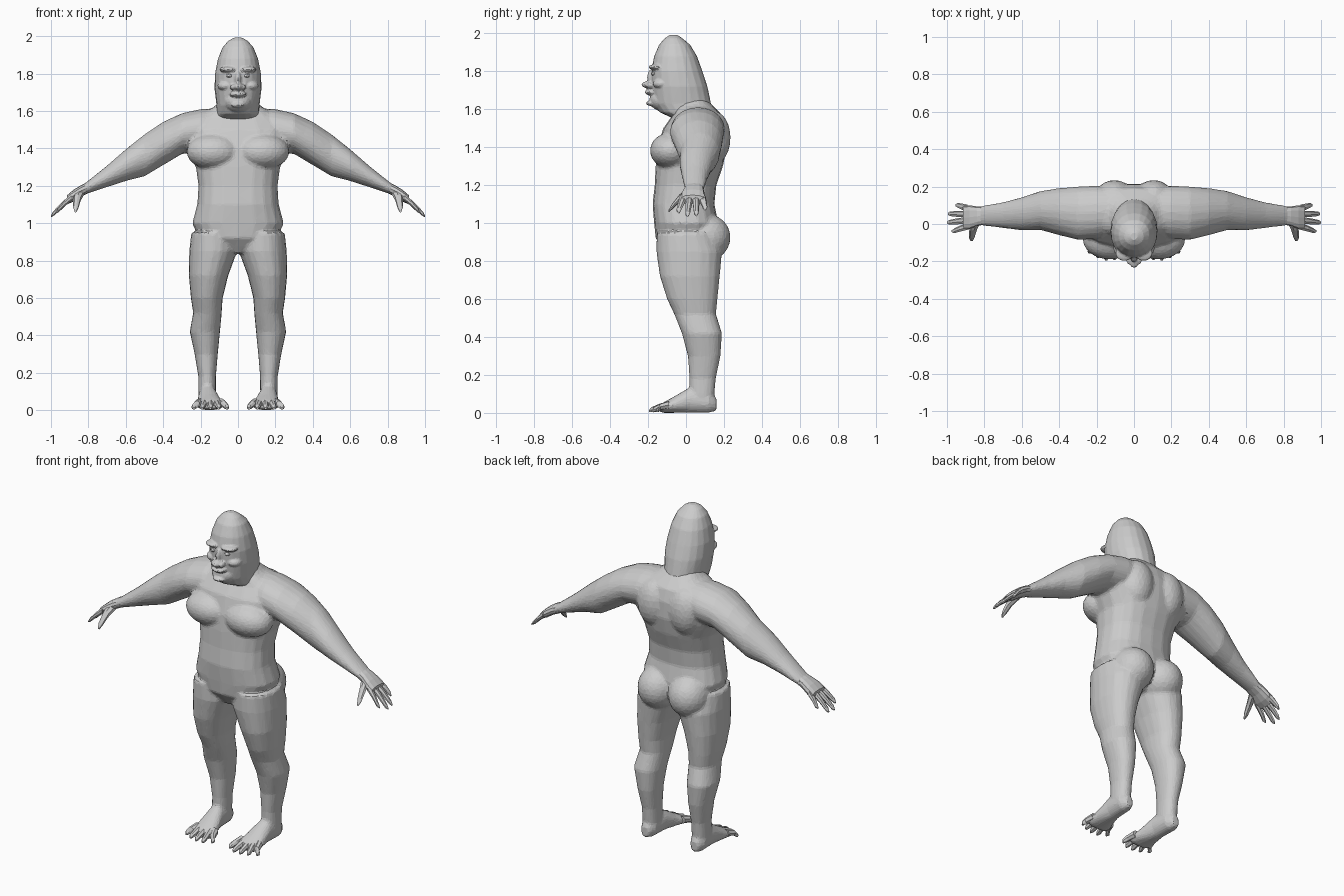
import bpy
import bmesh
from math import cos, sin, tau, copysign
from mathutils import Matrix, Vector

default_cube = bpy.data.objects.get("Cube")
if default_cube:
    bpy.data.objects.remove(default_cube, do_unlink=True)

grey = bpy.data.materials.new("plain_grey")
grey.use_nodes = True
grey.diffuse_color = (0.6, 0.6, 0.6, 1)
grey.node_tree.nodes["Principled BSDF"].inputs["Base Color"].default_value = (0.6, 0.6, 0.6, 1)

SIDES = (("left", 1), ("right", -1))


def tube(bm, rows, axis="z", side=1, sides=20, power=2.0):
    """Loft of rounded sections; each row is (position, a min, a max, b min, b max)."""
    rings = []
    for pos, a0, a1, b0, b1 in rows:
        ring = []
        for i in range(sides):
            c, s = cos(tau * i / sides), sin(tau * i / sides)
            a = (a0 + a1) / 2 + (a1 - a0) / 2 * copysign(abs(c) ** (2 / power), c)
            b = (b0 + b1) / 2 + (b1 - b0) / 2 * copysign(abs(s) ** (2 / power), s)
            x, y, z = {"z": (a, b, pos), "x": (pos, a, b), "y": (a, pos, b)}[axis]
            ring.append(bm.verts.new((x * side, y, z)))
        rings.append(ring)
    faces = [bm.faces.new(rings[0]), bm.faces.new(rings[-1])]
    for low, high in zip(rings, rings[1:]):
        for i in range(sides):
            j = (i + 1) % sides
            faces.append(bm.faces.new((low[i], low[j], high[j], high[i])))
    bmesh.ops.recalc_face_normals(bm, faces=faces)


def digit(bm, points, radii, axis, side):
    """Finger or toe through a few joints."""
    k = "xyz".index(axis)
    rows = []
    for p, r in zip(points, radii):
        a, b = [p[i] for i in range(3) if i != k]
        rows.append((p[k], a - r, a + r, b - r, b + r))
    tube(bm, rows, axis, side, sides=7)


def ball(bm, centre, radii, side=1, detail=3):
    x, y, z = centre
    matrix = Matrix.Translation((x * side, y, z)) @ Matrix.Diagonal(Vector(radii)).to_4x4()
    bmesh.ops.create_icosphere(bm, subdivisions=detail, radius=1, matrix=matrix)


def finish(name, bm, voxel=0, smooth=0, ratio=1):
    mesh = bpy.data.meshes.new(name)
    bm.to_mesh(mesh)
    bm.free()
    mesh.materials.append(grey)
    obj = bpy.data.objects.new(name, mesh)
    bpy.context.collection.objects.link(obj)
    if voxel:
        # Fuse the overlapping masses, then reduce to uneven flat facets
        remesh = obj.modifiers.new("fuse", "REMESH")
        remesh.mode = "VOXEL"
        remesh.voxel_size = voxel
        soften = obj.modifiers.new("soften", "SMOOTH")
        soften.factor = 0.5
        soften.iterations = smooth
        facets = obj.modifiers.new("facets", "DECIMATE")
        facets.ratio = ratio
    return obj


# Body: torso, limbs and muscle masses fused together
body = bmesh.new()
tube(body, [
    (.84, -.04, .04, -.1, .1),
    (.92, -.21, .21, -.16, .17),
    (1.0, -.245, .245, -.168, .17),
    (1.1, -.218, .218, -.176, .15),
    (1.2, -.212, .212, -.165, .16),
    (1.3, -.225, .225, -.16, .195),
    (1.4, -.28, .28, -.15, .215),
    (1.5, -.29, .29, -.12, .212),
    (1.57, -.23, .23, -.07, .19),
    (1.62, -.13, .13, -.06, .14),
    (1.66, -.09, .09, -.05, .1),
], power=2.4)

for _, side in SIDES:
    # Arm, shoulder to wrist
    tube(body, [
        (.08, -.05, .19, 1.42, 1.615),
        (.2, -.08, .205, 1.38, 1.61),
        (.3, -.085, .2, 1.37, 1.588),
        (.4, -.06, .192, 1.31, 1.542),
        (.5, -.032, .176, 1.25, 1.475),
        (.6, -.034, .143, 1.225, 1.395),
        (.7, -.022, .116, 1.193, 1.308),
        (.8, -.01, .1, 1.16, 1.228),
        (.83, -.01, .095, 1.15, 1.205),
    ], "x", side)
    # Leg, hip to ankle
    tube(body, [
        (.04, .12, .21, .03, .15),
        (.1, .118, .212, .018, .15),
        (.18, .118, .212, .018, .157),
        (.3, .108, .232, .01, .182),
        (.42, .096, .258, -.022, .19),
        (.52, .087, .24, -.062, .158),
        (.6, .082, .252, -.1, .166),
        (.72, .052, .263, -.138, .178),
        (.85, .004, .261, -.156, .19),
        (.95, .01, .25, -.155, .15),
    ], "z", side, power=2.2)
    # Foot
    tube(body, [
        (.16, .14, .19, .01, .08),
        (.12, .118, .212, .0, .115),
        (.02, .11, .212, .0, .135),
        (-.06, .09, .22, .0, .088),
        (-.12, .072, .226, .0, .055),
        (-.14, .082, .215, .004, .04),
    ], "y", side)
    ball(body, (.13, -.08, 1.382), (.145, .11, .096), side)    # chest muscle
    ball(body, (.103, .105, .925), (.118, .13, .125), side)    # buttock
    ball(body, (.105, .15, 1.45), (.1, .085, .14), side)       # shoulder blade
finish("body", body, voxel=.01, smooth=4, ratio=.13)

# Head: skull, jaw and facial masses fused together
head = bmesh.new()
tube(head, [
    (1.555, -.125, .125, -.075, .14),
    (1.585, -.115, .115, -.14, .137),
    (1.63, -.115, .115, -.172, .132),
    (1.72, -.126, .126, -.182, .113),
    (1.8, -.123, .123, -.184, .087),
    (1.88, -.107, .107, -.168, .058),
    (1.94, -.083, .083, -.142, .022),
    (1.975, -.052, .052, -.112, -.02),
    (1.992, -.02, .02, -.085, -.045),
], power=2.15)
ball(head, (0, -.125, 1.65), (.075, .068, .06))       # muzzle
ball(head, (0, -.18, 1.69), (.046, .038, .017))       # upper lip
ball(head, (0, -.175, 1.632), (.04, .036, .016))      # lower lip
ball(head, (0, -.19, 1.73), (.028, .045, .02))        # nose tip
ball(head, (0, -.175, 1.77), (.018, .03, .045))       # nose bridge
for _, side in SIDES:
    ball(head, (.024, -.19, 1.727), (.018, .027, .015), side)   # nostril
    ball(head, (.052, -.155, 1.822), (.048, .043, .016), side)  # brow ridge
    ball(head, (.065, -.13, 1.735), (.045, .045, .028), side)   # cheek
finish("head", head, voxel=.006, smooth=2, ratio=.14)

for name, side in SIDES:
    # Eye
    eye = bmesh.new()
    ball(eye, (.046, -.169, 1.788), (.017, .016, .011), side, detail=2)
    finish(name + "_eye", eye)

    # Hand: palm, four fingers and thumb
    hand = bmesh.new()
    tube(hand, [
        (.79, .0, .09, 1.165, 1.225),
        (.84, -.012, .094, 1.142, 1.203),
        (.88, -.028, .1, 1.115, 1.178),
        (.915, -.03, .098, 1.1, 1.148),
    ], "x", side, sides=12, power=2.4)
    for i, reach in enumerate((.975, 1, .995, .955)):
        base, tip = -.014 + .033 * i, -.038 + .046 * i
        drop = (reach - .9) * .75
        digit(hand, [
            (.89, base, 1.138),
            ((.89 + reach) / 2, (base + tip) / 2, 1.13 - drop / 2),
            (reach - .012, tip, 1.125 - drop),
            (reach, tip, 1.112 - drop),
        ], (.019, .017, .013, .005), "x", side)
    digit(hand, [
        (.845, .01, 1.165), (.86, -.035, 1.13), (.867, -.075, 1.085), (.868, -.092, 1.063),
    ], (.026, .021, .015, .006), "y", side)
    finish(name + "_hand", hand)

    # Toes
    toes = bmesh.new()
    for i, reach in enumerate((.165, .192, .194, .182, .158)):
        base, tip = .09 + .029 * i, .06 + .044 * i
        digit(toes, [
            (base, -.09, .042),
            ((base + tip) / 2, -.135, .032),
            (tip, .012 - reach, .017),
            (tip, -reach, .01),
        ], (.022, .018, .014, .006), "y", side)
    finish(name + "_toes", toes)
